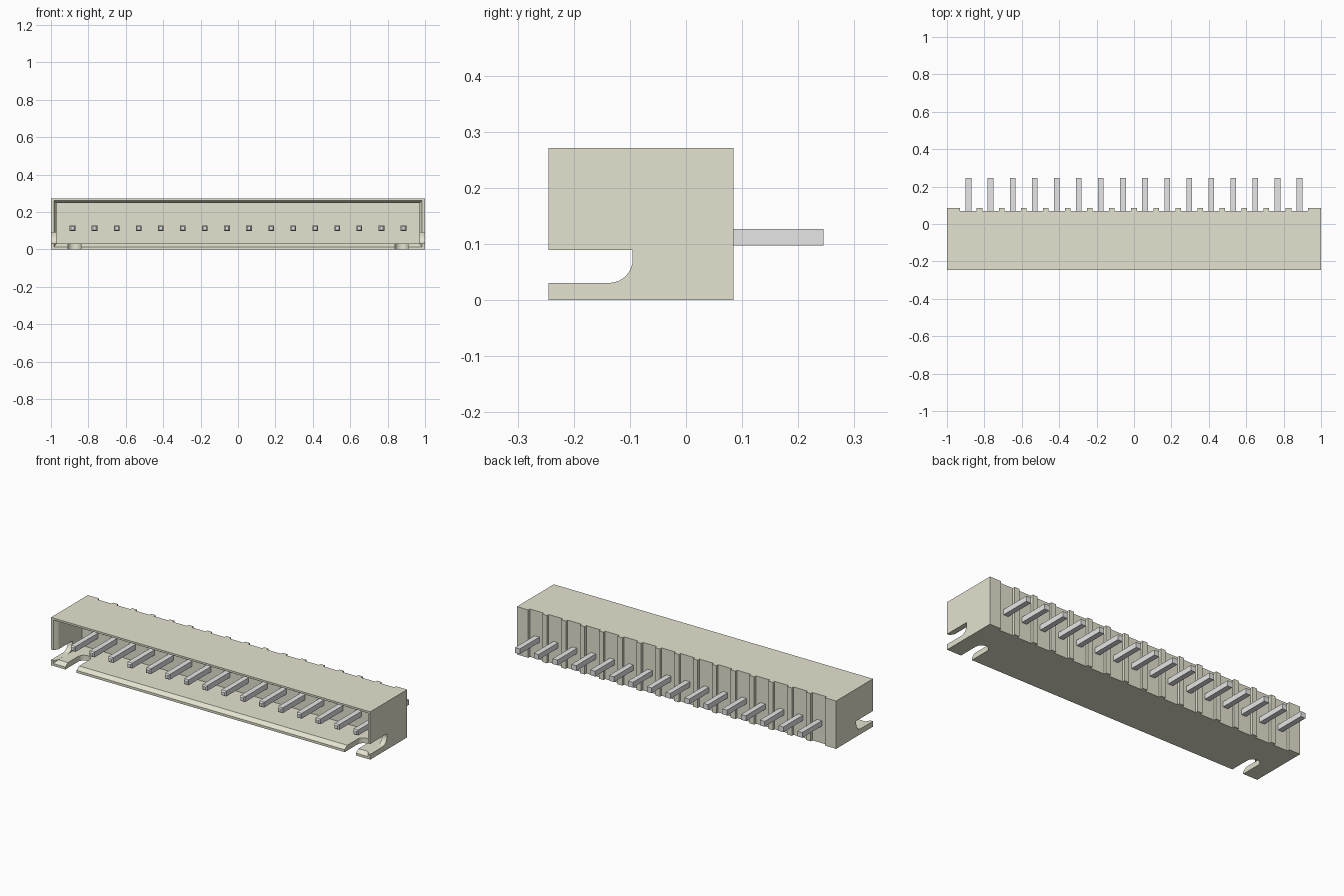
import bpy, bmesh, math

cube = bpy.data.objects.get("Cube")
if cube:
    bpy.data.objects.remove(cube, do_unlink=True)

PINS, PITCH = 16, 0.118
PIN_X = [(i - (PINS - 1) / 2) * PITCH for i in range(PINS)]


def material(name, color, metallic=0.0):
    m = bpy.data.materials.new(name)
    m.use_nodes = True
    m.diffuse_color = (*color, 1)
    bsdf = m.node_tree.nodes["Principled BSDF"]
    bsdf.inputs["Base Color"].default_value = (*color, 1)
    return m


ivory = material("ivory plastic", (0.777, 0.768, 0.626))
silver = material("silver metal", (0.83, 0.83, 0.84))


def loft(bm, rings):
    """Skin a closed solid through rings of matching points."""
    loops = [[bm.verts.new(p) for p in ring] for ring in rings]
    n = len(loops[0])
    for a, b in zip(loops, loops[1:]):
        for i in range(n):
            j = (i + 1) % n
            bm.faces.new((a[i], a[j], b[j], b[i]))
    bm.faces.new(loops[0][::-1])
    bm.faces.new(loops[-1])


def rect_y(x0, x1, z0, z1, y):
    return [(x0, y, z0), (x1, y, z0), (x1, y, z1), (x0, y, z1)]


def box(bm, x0, x1, y0, y1, z0, z1):
    loft(bm, [rect_y(x0, x1, z0, z1, y0), rect_y(x0, x1, z0, z1, y1)])


def arc(cx, cy, r, a0, a1, steps=8):
    return [(cx + r * math.cos(math.radians(a0 + (a1 - a0) * i / steps)),
             cy + r * math.sin(math.radians(a0 + (a1 - a0) * i / steps)))
            for i in range(steps + 1)]


def make(name, bm, mat):
    bmesh.ops.recalc_face_normals(bm, faces=bm.faces[:])
    mesh = bpy.data.meshes.new(name)
    bm.to_mesh(mesh)
    bm.free()
    mesh.materials.append(mat)
    ob = bpy.data.objects.new(name, mesh)
    bpy.context.collection.objects.link(ob)
    return ob


def cut(target, name, bm):
    """Subtract a temporary solid from the target."""
    cutter = make(name, bm, ivory)
    cutter.hide_render = True
    mod = target.modifiers.new(name, 'BOOLEAN')
    mod.operation, mod.solver, mod.object = 'DIFFERENCE', 'EXACT', cutter
    bpy.context.view_layer.objects.active = target
    bpy.ops.object.modifier_apply(modifier=name)
    bpy.data.objects.remove(cutter, do_unlink=True)


# Housing block
bm = bmesh.new()
box(bm, -1, 1, -0.245, 0.085, 0, 0.271)
housing = make("housing", bm, ivory)

# Front cavity with a chamfered mouth
bm = bmesh.new()
loft(bm, [rect_y(-0.994, 0.994, 0.003, 0.269, -0.260),
          rect_y(-0.970, 0.970, 0.030, 0.247, -0.222),
          rect_y(-0.970, 0.970, 0.030, 0.247, -0.010)])
cut(housing, "cavity_cutter", bm)

# Side wall notches, rounded at the lower inner corner
notch = ([(-0.30, 0.0305)] + arc(-0.137, 0.0725, 0.042, -90, 0)
         + [(-0.095, 0.089), (-0.30, 0.089)])
bm = bmesh.new()
for s in (-1, 1):
    loft(bm, [[(s * x, y, z) for y, z in notch] for x in (0.95, 1.05)])
cut(housing, "notch_cutter", bm)

# Round-ended floor slots
slot = [(0.84, -0.30), (0.91, -0.30)] + arc(0.875, -0.130, 0.035, 0, 180, 12)
bm = bmesh.new()
for s in (-1, 1):
    loft(bm, [[(s * x, y, z) for x, y in slot] for z in (-0.05, 0.06)])
cut(housing, "slot_cutter", bm)

# Back recesses that leave vertical ribs between the pins
bm = bmesh.new()
for x in PIN_X:
    box(bm, x - 0.044, x + 0.044, 0.070, 0.120, -0.05, 0.32)
cut(housing, "recess_cutter", bm)

# Notch and slot curves are smooth, all other edges sharp
bpy.ops.object.select_all(action='DESELECT')
housing.select_set(True)
bpy.context.view_layer.objects.active = housing
bpy.ops.object.shade_smooth_by_angle(angle=math.radians(25))

# Square contact pins with tapered front tips
h, zc = 0.015, 0.112
for i, x in enumerate(PIN_X):
    bm = bmesh.new()
    loft(bm, [rect_y(x - r, x + r, zc - r, zc + r, y)
              for r, y in ((0.009, -0.218), (h, -0.210), (h, 0.245))])
    make(f"contact_pin_{i + 1:02d}", bm, silver)
